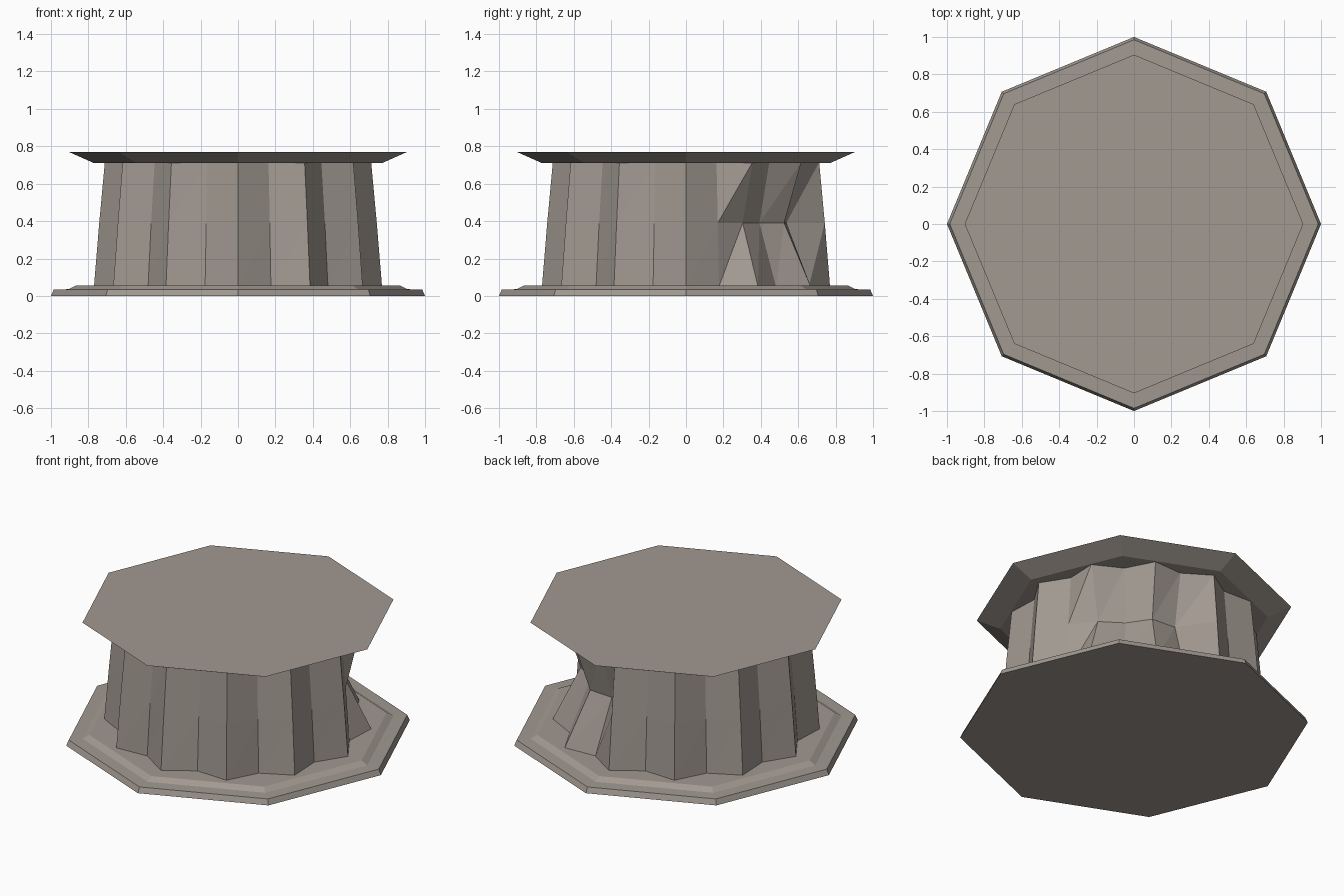
import bpy
import bmesh
from math import sin, cos, radians

cube = bpy.data.objects.get("Cube")
if cube:
    bpy.data.objects.remove(cube, do_unlink=True)

# Single stone colour
stone = bpy.data.materials.new("warm grey stone")
stone.use_nodes = True
colour = (0.36, 0.32, 0.285, 1)
stone.diffuse_color = colour
stone.node_tree.nodes["Principled BSDF"].inputs["Base Color"].default_value = colour


def ring(bm, radii, z):
    """Add a closed ring with one vertex per radius, evenly spaced."""
    step = 360 / len(radii)
    return [bm.verts.new((r * cos(radians(i * step)), r * sin(radians(i * step)), z))
            for i, r in enumerate(radii)]


def build(name, layers, split=False):
    """Loft through (radii, z) layers, bottom to top, and cap both ends."""
    bm = bmesh.new()
    rings = [ring(bm, radii, z) for radii, z in layers]
    for low, high in zip(rings, rings[1:]):
        for i in range(len(low)):
            j = (i + 1) % len(low)
            if split:
                bm.faces.new((low[i], low[j], high[j]))
                bm.faces.new((low[i], high[j], high[i]))
            else:
                bm.faces.new((low[i], low[j], high[j], high[i]))
    bm.faces.new(reversed(rings[0]))
    bm.faces.new(rings[-1])
    mesh = bpy.data.meshes.new(name)
    bm.to_mesh(mesh)
    bm.free()
    mesh.materials.append(stone)
    obj = bpy.data.objects.new(name, mesh)
    bpy.context.collection.objects.link(obj)
    return obj


def octagon(radius):
    return [radius] * 8


def fluted(ridge, groove):
    return [ridge, groove] * 12


# Stepped plinth
build("plinth", [(octagon(1.0), 0), (octagon(0.985), 0.034),
                 (octagon(0.905), 0.036), (octagon(0.865), 0.057)])

# Fluted shaft with a chipped hollow at mid height
middle = fluted(0.742, 0.657)
for i in range(2, 6):
    middle[i] = 0.606 if i % 2 == 0 else 0.555
build("fluted_shaft", [(fluted(0.77, 0.68), 0.05), (middle, 0.39),
                       (fluted(0.712, 0.63), 0.715)], split=True)

# Flared capital slab
build("capital", [(octagon(0.77), 0.71), (octagon(0.905), 0.77)])
